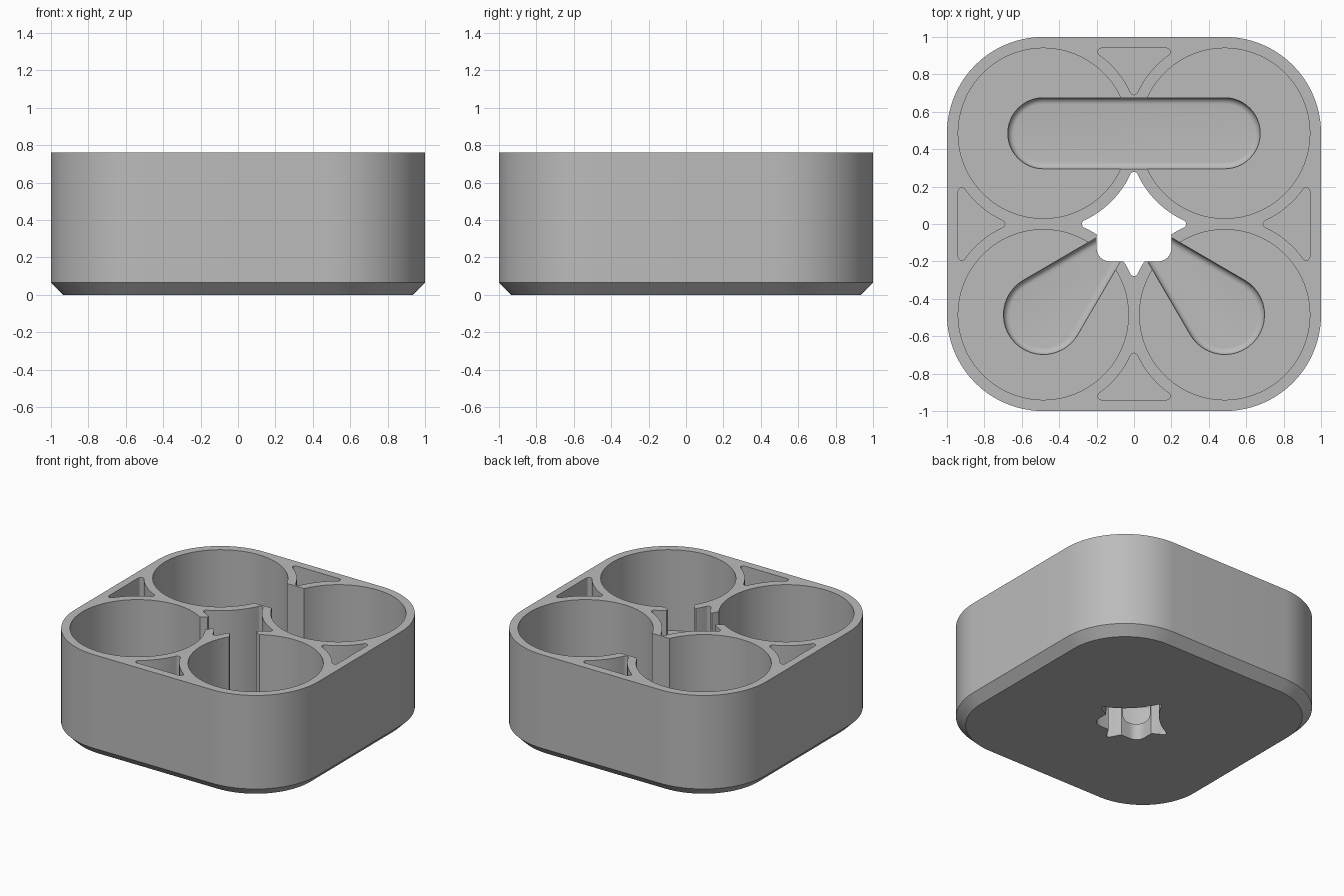
import bpy
from math import pi, sin, cos, asin, atan2, hypot, radians

HEIGHT = 0.76      # overall height
CENTER = 0.485     # pocket centre offset in x and y
POCKET = 0.455     # pocket radius
WALL = 0.06        # wall thickness
OUTER = POCKET + WALL
CHAMFER = 0.065
POCKET_FLOOR = 0.16
SLOT_FLOOR = 0.12
FILLET = 0.035     # fillet along the slot floor
TIP = 0.02         # rounding of sharp recess corners
ABOVE = HEIGHT + 0.1

cube = bpy.data.objects.get("Cube")
if cube:
    bpy.data.objects.remove(cube)

gray = bpy.data.materials.new("warm_gray")
gray.use_nodes = True
color = (0.5, 0.5, 0.5, 1)
gray.diffuse_color = color
gray.node_tree.nodes["Principled BSDF"].inputs["Base Color"].default_value = color


def arc(c, r, a0, a1, steps):
    return [(c[0] + r * cos(a0 + (a1 - a0) * i / steps),
             c[1] + r * sin(a0 + (a1 - a0) * i / steps)) for i in range(steps + 1)]


def angle(p, q):
    return atan2(q[1] - p[1], q[0] - p[0])


def belt(circles, grow=0.0, steps=24):
    """Outline of a belt pulled round circles (x, y, r), counter-clockwise."""
    normals = []
    for a, b in zip(circles, circles[1:] + circles[:1]):
        lean = asin((a[2] - b[2]) / hypot(b[0] - a[0], b[1] - a[1]))
        normals.append(angle(a, b) - pi / 2 + lean)
    points = []
    for i, c in enumerate(circles):
        start = normals[i - 1]
        points += arc(c, c[2] + grow, start, start + (normals[i] - start) % (2 * pi), steps)
    return points


def loft(name, layers):
    """Closed solid through (outline, z) layers."""
    n = len(layers[0][0])
    verts = [(x, y, z) for outline, z in layers for x, y in outline]
    faces = [list(range(n))[::-1], list(range(len(verts) - n, len(verts)))]
    for k in range(len(layers) - 1):
        for i in range(n):
            j = (i + 1) % n
            faces.append([k * n + i, k * n + j, k * n + n + j, k * n + n + i])
    mesh = bpy.data.meshes.new(name)
    mesh.from_pydata(verts, [], faces)
    mesh.materials.append(gray)
    obj = bpy.data.objects.new(name, mesh)
    bpy.context.collection.objects.link(obj)
    return obj


cutters = []


def cut(name, outline, floor):
    cutters.append(loft(name, [(outline, floor), (outline, ABOVE)]))


def cut_slot(name, circles):
    layers = []
    for k in range(7):
        t = k / 6 * pi / 2
        layers.append((belt(circles, -FILLET * (1 - sin(t))),
                       SLOT_FLOOR + FILLET * (1 - cos(t))))
    cutters.append(loft(name, layers + [(belt(circles), ABOVE)]))


def turn(points, k):
    for _ in range(k):
        points = [(-y, x) for x, y in points]
    return points


# Body: rounded block with a chamfered foot
corners = [(sx * CENTER, sy * CENTER, OUTER)
           for sx, sy in ((1, 1), (-1, 1), (-1, -1), (1, -1))]
body = loft("holder_body", [(belt(corners, -CHAMFER), 0),
                            (belt(corners), CHAMFER), (belt(corners), HEIGHT)])

# Four round pockets
for x, y, r in corners:
    cut("pocket_cutter", arc((x, y), POCKET, 0, 2 * pi * 127 / 128, 127), POCKET_FLOOR)

# Four triangular recesses between pockets and outer wall
reach = OUTER + TIP
right, left = (CENTER, CENTER), (-CENTER, CENTER)
edge_y = CENTER + POCKET - TIP
half = CENTER - (reach ** 2 - (edge_y - CENTER) ** 2) ** 0.5
dip = (reach ** 2 - CENTER ** 2) ** 0.5
tip, top_r, top_l = (0, CENTER + dip), (half, edge_y), (-half, edge_y)
tri = arc(tip, TIP, angle(tip, left) % (2 * pi), angle(tip, right) + 2 * pi, 8)
tri += arc(right, OUTER, angle(right, tip) % (2 * pi), angle(right, top_r), 16)[1:-1]
tri += arc(top_r, TIP, angle(top_r, right), pi / 2, 8)
tri += arc(top_l, TIP, pi / 2, angle(top_l, left) % (2 * pi), 8)
tri += arc(left, OUTER, angle(left, top_l), angle(left, tip), 16)[1:-1]
for k in range(4):
    cut("recess_cutter", turn(tri, k), POCKET_FLOOR)

# Star-shaped through hole in the middle
point = (0, CENTER - dip)
side = (-point[1], 0)
quarter = arc(point, TIP, angle(point, right), angle(point, left), 8)
quarter += arc(left, OUTER, angle(left, point), angle(left, side), 24)[1:-1]
star = [p for k in range(4) for p in turn(quarter, k)]
cut("star_cutter", star, -0.1)

# Wider front half of the through hole
cut("hole_cutter", belt([(0.13, -0.13, 0.07), (0.13, -0.07, 0.07),
                         (-0.13, -0.07, 0.07), (-0.13, -0.13, 0.07)], 0, 8), -0.1)

# Finger slots: one across the back pair, one from each front pocket inward
cut_slot("back_slot_cutter", [(CENTER, CENTER, 0.19), (-CENTER, CENTER, 0.19)])
for s in (1, -1):
    cut_slot("front_slot_cutter", [(s * CENTER, -CENTER, 0.213), (0, 0, 0.038)])

# Carve everything out of the body
bpy.context.view_layer.objects.active = body
body.select_set(True)
for cutter in cutters:
    mod = body.modifiers.new("carve", 'BOOLEAN')
    mod.operation = 'DIFFERENCE'
    mod.solver = 'EXACT'
    mod.object = cutter
    bpy.ops.object.modifier_apply(modifier=mod.name)
for cutter in cutters:
    bpy.data.objects.remove(cutter)

bpy.ops.object.select_all(action='DESELECT')
body.select_set(True)
bpy.ops.object.shade_smooth_by_angle(angle=radians(30))
